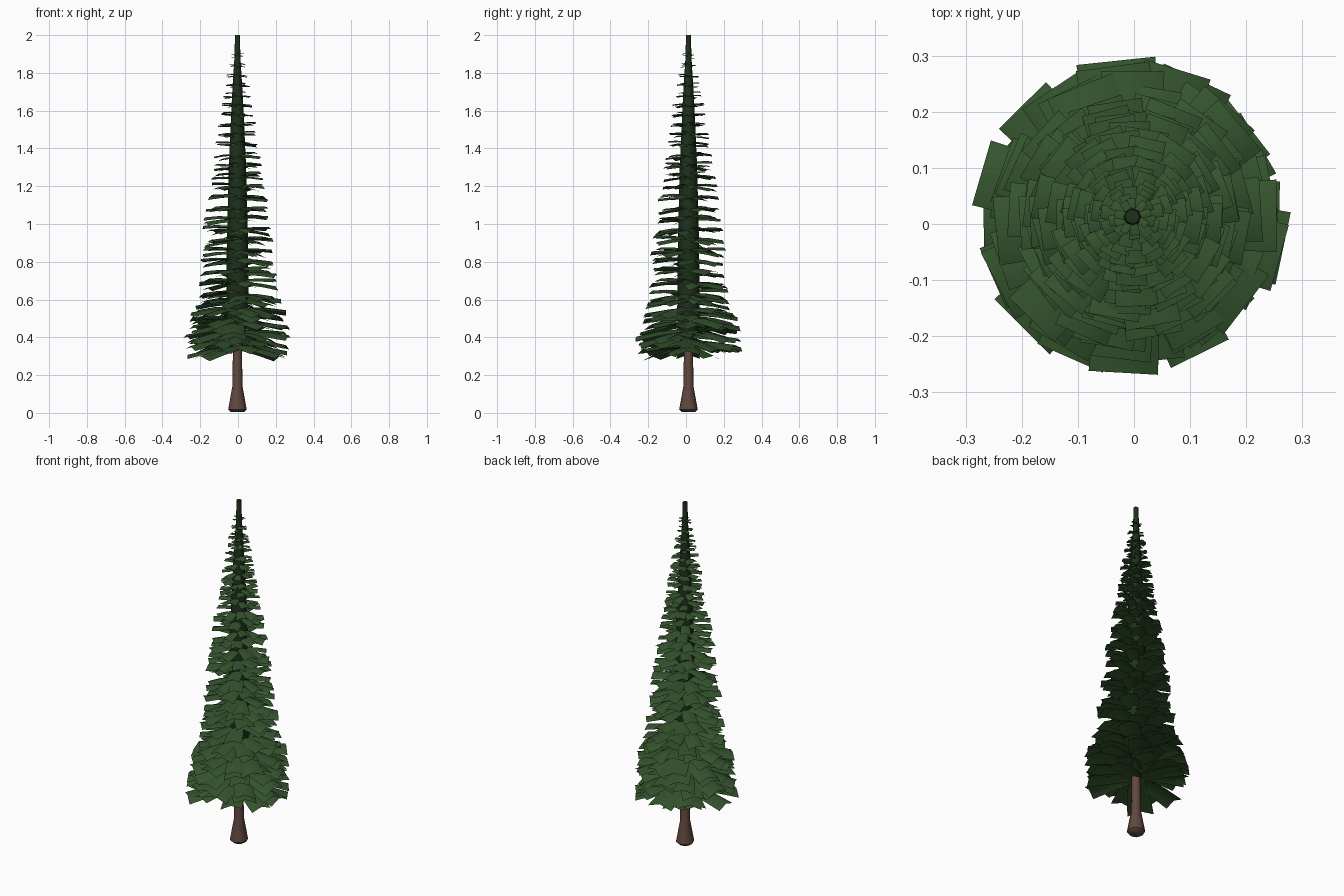
import bpy, bmesh, random
from math import sin, cos, tan, pi, radians

if "Cube" in bpy.data.objects:
    bpy.data.objects.remove(bpy.data.objects["Cube"])

random.seed(11)
CX, CY = -0.003, 0.013   # trunk axis


def material(name, rgb):
    m = bpy.data.materials.new(name)
    m.diffuse_color = (*rgb, 1)
    m.use_nodes = True
    m.node_tree.nodes["Principled BSDF"].inputs["Base Color"].default_value = m.diffuse_color
    return m


def finish(bm, name, mat):
    for f in bm.faces:
        f.smooth = True
    me = bpy.data.meshes.new(name)
    bm.to_mesh(me)
    bm.free()
    me.set_sharp_from_angle(angle=radians(50))
    me.materials.append(mat)
    ob = bpy.data.objects.new(name, me)
    bpy.context.collection.objects.link(ob)
    ob.location = (CX, CY, 0)
    return ob


def lathe(name, profile, sides, mat):
    bm = bmesh.new()
    rings = [[bm.verts.new((r * cos(2 * pi * i / sides), r * sin(2 * pi * i / sides), z))
              for i in range(sides)] for r, z in profile]
    for a, b in zip(rings, rings[1:]):
        for i in range(sides):
            j = (i + 1) % sides
            bm.faces.new((a[i], a[j], b[j], b[i]))
    bm.faces.new(rings[0][::-1])
    bm.faces.new(rings[-1])
    return finish(bm, name, mat)


def interp(table, z):
    for (z0, v0), (z1, v1) in zip(table, table[1:]):
        if z <= z1:
            return v0 + (v1 - v0) * (z - z0) / (z1 - z0)
    return table[-1][1]


bark = material("bark", (0.12, 0.065, 0.048))
needles = material("needles", (0.035, 0.09, 0.027))
shade = material("inner_needles", (0.013, 0.03, 0.011))

# Flared trunk
lathe("trunk", [(0.035, 0.004), (0.049, 0.018), (0.027, 0.14), (0.022, 0.45)], 8, bark)

# Dark inner core running up to the blunt tip
lathe("foliage_core", [(0.03, 0.37), (0.06, 0.5), (0.056, 0.9), (0.046, 1.3),
                       (0.03, 1.65), (0.016, 1.88), (0.013, 2.0)], 8, shade)

# Branch pads: folded, slightly rolled plates in tiers around the core
reach = [(0.3, 0.27), (0.42, 0.28), (0.55, 0.262), (0.66, 0.212), (0.8, 0.205),
         (1.0, 0.18), (1.2, 0.152), (1.4, 0.12), (1.6, 0.09), (1.8, 0.054), (1.9, 0.032)]
droop = [(0.3, 9), (0.5, 6), (0.7, 3), (1.0, 1), (1.9, 0)]


def branch(bm, angle, z, length, width, pitch, roll):
    ca, sa = cos(angle), sin(angle)
    rows = []
    for t, wf in ((0.05, 0.6), (0.6, 0.92), (1.0, 1.0)):
        r = length * t
        zc = z - r * tan(pitch) + 0.03 * length * sin(pi * t)
        row = []
        for s in (-1, 0, 1):
            h = s * width * wf / 2
            row.append(bm.verts.new((r * ca - h * sa, r * sa + h * ca,
                                     zc - abs(h) * 0.34 + h * roll)))
        rows.append(row)
    for a, b in zip(rows, rows[1:]):
        for i in range(2):
            bm.faces.new((a[i], b[i], b[i + 1], a[i + 1]))


bm = bmesh.new()
z, tier = 0.36, 0
while z < 1.91:
    count = 10 if z < 0.65 else 9
    for i in range(count):
        a = 2 * pi * (i + random.uniform(-0.25, 0.25)) / count + tier * 2.4
        length = interp(reach, z) * random.uniform(0.88, 1.01)
        width = 0.47 * length * random.uniform(0.9, 1.1)
        pitch = radians(interp(droop, z) + random.uniform(-6, 6))
        roll = random.uniform(-0.14, 0.14)
        branch(bm, a, z + random.uniform(-0.013, 0.013), length, width, pitch, roll)
    z += 0.04 if z < 0.62 else 0.056 if z < 1.4 else 0.052
    tier += 1
finish(bm, "branches", needles)
